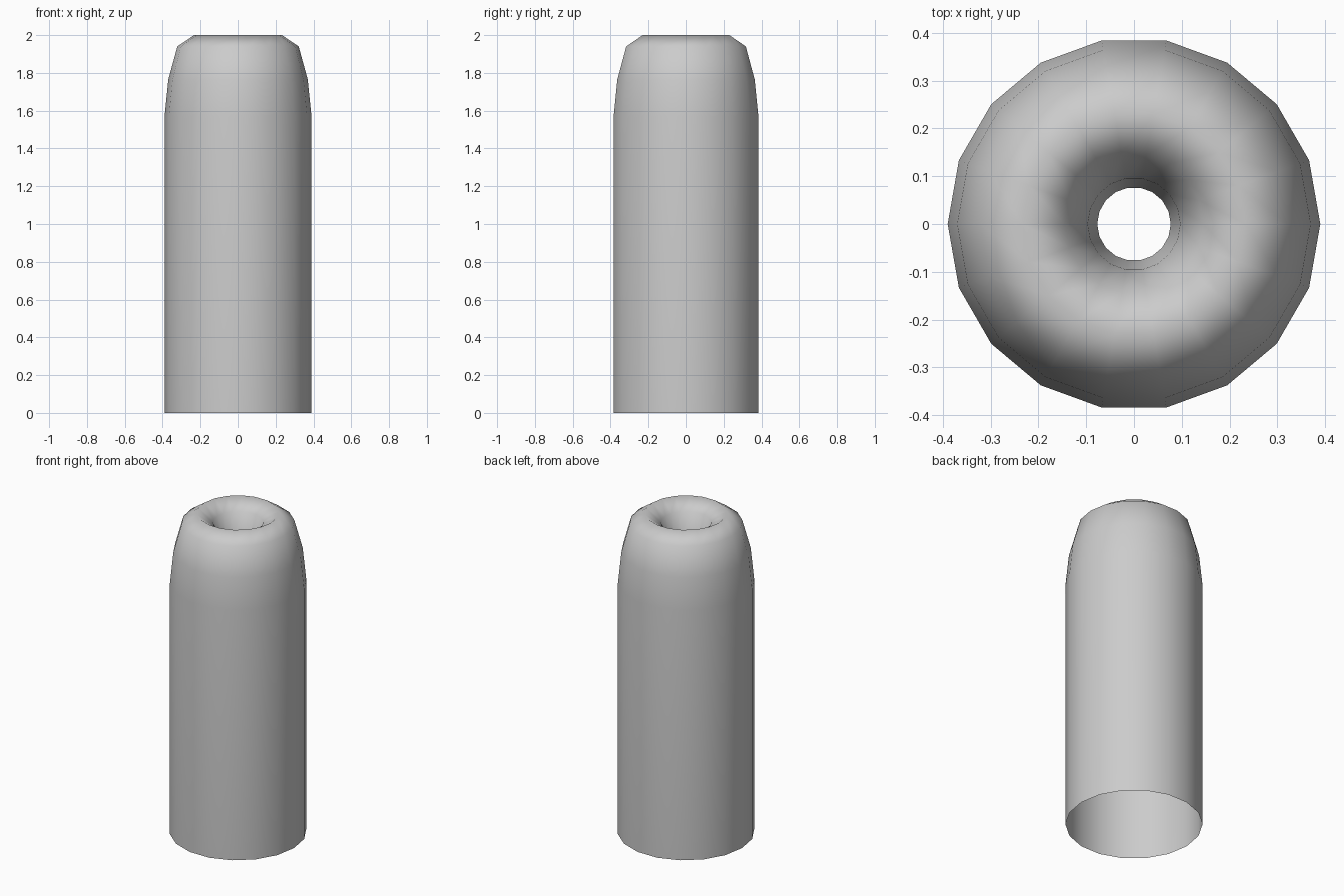
import bpy, bmesh
from math import cos, sin, tau

if "Cube" in bpy.data.objects:
    bpy.data.objects.remove(bpy.data.objects["Cube"])

SIDES = 18
MID = 0.2335  # radius of the rounded rim's crest

# Outer wall and rim, mirrored about the crest to form the inward-rolled lip
outer = [(0.39, 0.0), (0.39, 1.57), (0.37, 1.765), (0.322, 1.94), (MID, 2.0)]
inner = [(2 * MID - r, z) for r, z in reversed(outer[1:-1])]
profile = outer + inner

# Revolve the open profile around z
bm = bmesh.new()
rings = [[bm.verts.new((r * cos(tau * i / SIDES), r * sin(tau * i / SIDES), z))
          for i in range(SIDES)] for r, z in profile]
for lower, upper in zip(rings, rings[1:]):
    for i in range(SIDES):
        j = (i + 1) % SIDES
        face = bm.faces.new((lower[i], lower[j], upper[j], upper[i]))
        face.smooth = True

mesh = bpy.data.meshes.new("hollow_tube")
bm.to_mesh(mesh)
bm.free()
tube = bpy.data.objects.new("hollow_tube", mesh)
bpy.context.collection.objects.link(tube)
